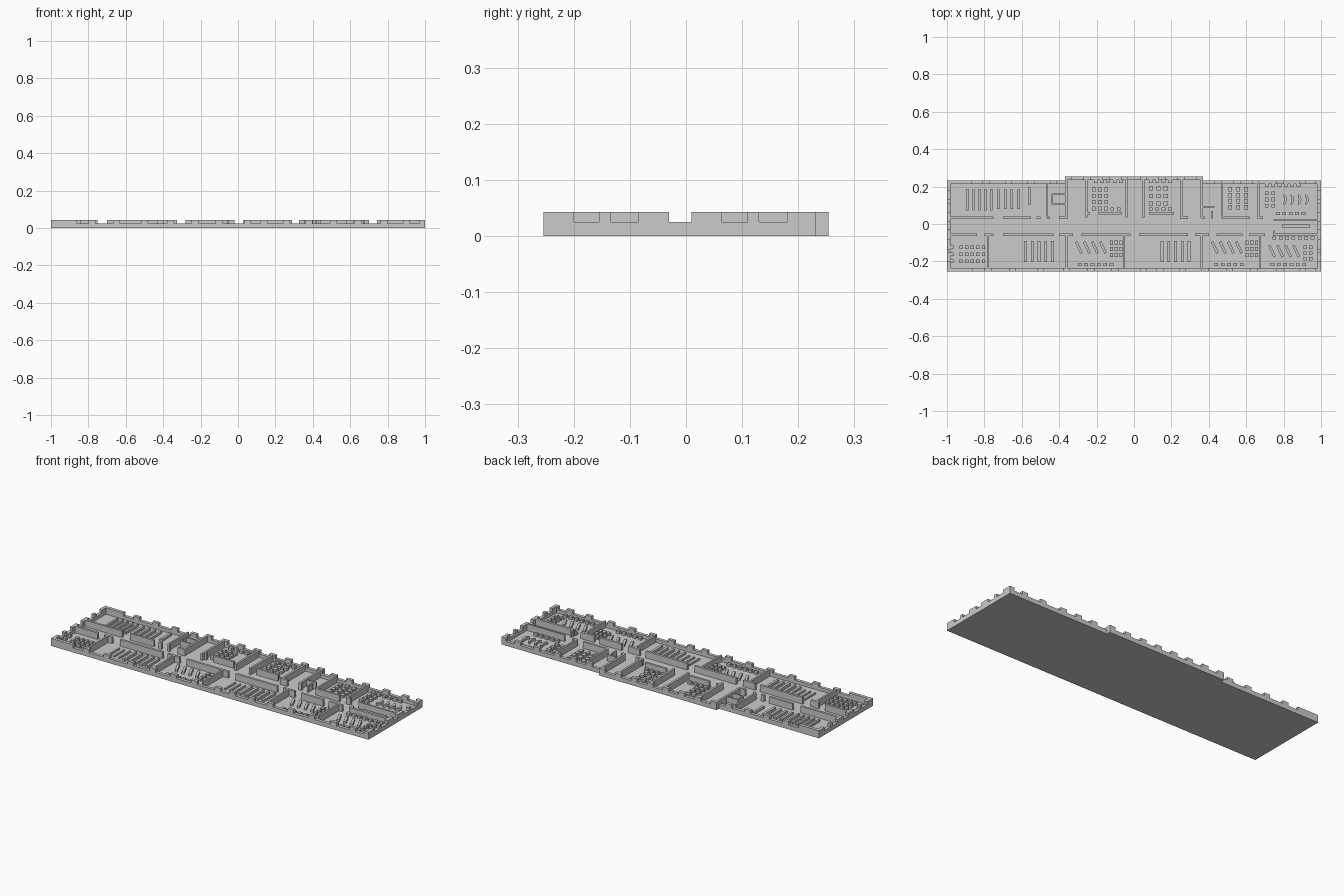
import bpy, bmesh
from math import radians, sin, cos, pi
from mathutils import Matrix, Vector

if "Cube" in bpy.data.objects:
    bpy.data.objects.remove(bpy.data.objects["Cube"])

FLOOR, SILL, TOP, T = 0.006, 0.025, 0.043, 0.018
FRONT, BACK, BUMP, BX = -0.254, 0.232, 0.254, 0.37


def box(x0, x1, y0, y1, z0, z1):
    """Footprint prism from a rectangle."""
    return ([(x0, y0), (x1, y0), (x1, y1), (x0, y1)], z0, z1)


def block(x, y, w, d, h=0.019, angle=0):
    """Furniture block standing on the floor, turned about its centre."""
    r = Matrix.Rotation(radians(angle), 2)
    pts = [(-w / 2, -d / 2), (w / 2, -d / 2), (w / 2, d / 2), (-w / 2, d / 2)]
    return ([tuple(r @ Vector(p) + Vector((x, y))) for p in pts], FLOOR, h)


def make(name, prisms):
    bm = bmesh.new()
    for pts, z0, z1 in prisms:
        lo = [bm.verts.new((x, y, z0)) for x, y in pts]
        hi = [bm.verts.new((x, y, z1)) for x, y in pts]
        bm.faces.new(lo[::-1])
        bm.faces.new(hi)
        n = len(pts)
        for i in range(n):
            j = (i + 1) % n
            bm.faces.new((lo[i], lo[j], hi[j], hi[i]))
    me = bpy.data.meshes.new(name)
    bm.to_mesh(me)
    bm.free()
    ob = bpy.data.objects.new(name, me)
    bpy.context.collection.objects.link(ob)
    return ob


def pieces(start, end, gaps):
    """Solid spans left between gaps."""
    cuts = [start] + [v for g in gaps for v in g] + [end]
    return list(zip(cuts[::2], cuts[1::2]))


# Floor slab with the shallow projection at the back
make("floor", [([(-1, FRONT), (1, FRONT), (1, BACK), (BX, BACK), (BX, BUMP),
                 (-BX, BUMP), (-BX, BACK), (-1, BACK)], 0, FLOOR)])

# Low outer wall up to the window sills
sill = [box(-1, 1, FRONT, FRONT + T, 0, SILL),
        box(-BX, BX, BUMP - T, BUMP, 0, SILL)]
for s in (-1, 1):
    a, b = sorted((s, s * (1 - T)))
    sill.append(box(a, b, FRONT + T, BACK - T, 0, SILL))
    a, b = sorted((s, s * BX))
    sill.append(box(a, b, BACK - T, BACK, 0, SILL))
make("outer_wall_sill", sill)

# Piers between the windows
piers = []
for x in (-.78, -.65, -.5, -.36, -.23, -.1, .05, .14, .26, .38, .51, .64, .78, .9):
    piers.append(box(x - .019, x + .019, FRONT, FRONT + T, SILL, TOP))
for x in (-.79, -.67, -.55, -.43, .45, .55, .65, .78, .9):
    piers.append(box(x - .019, x + .019, BACK - T, BACK, SILL, TOP))
for x in (-.351, -.25, -.15, -.05, .05, .15, .25, .351):
    piers.append(box(x - .019, x + .019, BUMP - T, BUMP, SILL, TOP))
side_windows = [(-.2, -.155), (-.135, -.085), (-.03, .01), (.063, .11), (.13, .18)]
for s in (-1, 1):
    a, b = sorted((s, s * (1 - T)))
    piers += [box(a, b, y0, y1, SILL, TOP) for y0, y1 in pieces(FRONT, BACK, side_windows)]
    a, b = sorted((s * (1 - T), s * .97))
    piers += [box(a, b, FRONT, FRONT + T, SILL, TOP), box(a, b, BACK - T, BACK, SILL, TOP)]
piers.append(box(-.97, -.86, FRONT, FRONT + T, SILL, TOP))
piers.append(box(-.97, -.87, BACK - T, BACK, SILL, TOP))
make("window_piers", piers)

# Corridor walls with door openings
doors = [(-.84, -.8), (-.75, -.7), (-.43, -.4), (-.325, -.28), (-.018, .028),
         (.29, .327), (.4, .44), (.58, .615), (.7, .742)]
corridor = [box(a, b, -.063, -.05, FLOOR, TOP) for a, b in pieces(-.982, .982, doors)]
for a, b in [(-.982, -.75), (-.7, -.55), (-.52, -.5), (-.465, -.45), (-.4, -.355),
             (.245, .29), (.36, .38), (.47, .62), (.66, .69)]:
    corridor.append(box(a, b, .028, .04, FLOOR, TOP))
for a, b in [(-.26, -.235), (-.19, -.065), (.08, .215)]:
    corridor.append(box(a, b, .052, .064, FLOOR, TOP))
corridor.append(box(.745, .982, .018, .028, FLOOR, TOP))
corridor.append(box(.745, .755, -.05, -.035, FLOOR, TOP))
make("corridor_walls", corridor)

# Cross partitions between rooms
rooms = [box(x - .005, x + .005, -.238, -.06, FLOOR, TOP)
         for x in (-.78, -.36, -.055, .36, .675)]
rooms += [box(x - .005, x + .005, .035, BACK - .016, FLOOR, TOP) for x in (-.465, .47, .665)]
rooms += [box(x - .006, x + .006, .035, BUMP - .016, FLOOR, TOP)
          for x in (-.362, -.255, -.04, .05, .255, .362)]
rooms += [box(-.44, -.37, .155, .162, FLOOR, TOP), box(-.44, -.433, .11, .155, FLOOR, TOP),
          box(-.44, -.37, .105, .112, FLOOR, TOP), box(.37, .43, .088, .095, FLOOR, TOP),
          box(.415, .422, .03, .07, FLOOR, TOP)]
make("room_partitions", rooms)

# Long straight benches in the lecture rooms
benches = []
for x0 in (-.68, .05):
    benches += [block(x0 + i * .032, -.143, .009, .095, .014) for i in range(3)]
    benches += [block(x0 + .1 + i * .036, -.146, .015, .112) for i in range(5)]
benches += [block(-.89 + i * .032, .13, .011, .115) for i in range(5)]
benches += [block(-.725 + i * .036, .133, .014, .105) for i in range(4)]
benches.append(block(-.56, .15, .014, .09))
make("long_benches", benches)

# Slanted benches in the mixed rooms
slanted = []
for x0, y0 in ((-.295, -.125), (.432, -.125), (.738, -.145)):
    slanted += [block(x0 + i * .043, y0, .014, .068, angle=25) for i in range(4)]
make("slanted_benches", slanted)


# Curved benches in the back right room
def crescent(x, y, r=.034, w=.014):
    arc = [(k / 6 - .5) * pi * .6 for k in range(7)]
    outer = [(x + r * (cos(a) - 1) + w / 2, y + r * sin(a)) for a in arc]
    inner = [(x + r * .5 * (cos(a) - 1) - w / 2, y + r * .9 * sin(a)) for a in reversed(arc)]
    return (outer + inner, FLOOR, .019)


make("curved_benches", [crescent(.81 + i * .039, .13) for i in range(4)])

# Desk grids: x start, x step, columns, y start, y step, rows, width, depth
grids = [(-.925, .03, 5, -.125, -.037, 3, .018, .018),
         (-.975, .03, 1, -.125, -.037, 3, .018, .018),
         (-.12, .025, 3, -.1, -.033, 3, .017, .022),
         (.605, .025, 3, -.1, -.033, 3, .017, .022),
         (.915, .03, 2, -.125, -.03, 3, .017, .018),
         (-.215, .033, 3, .185, -.034, 4, .02, .02),
         (.09, .04, 3, .19, -.04, 3, .022, .022),
         (.515, .042, 3, .185, -.032, 4, .02, .024),
         (.71, .035, 2, .165, -.034, 3, .02, .02)]
# Single rows of desks along the walls
for x, n, y in ((-.29, 6, -.217), (.44, 5, -.217), (.74, 6, -.217), (.75, 7, -.075),
                (-.205, 5, .228), (-.15, 3, .08), (.09, 4, .228), (.09, 4, .08),
                (.71, 6, .205), (.77, 5, .055)):
    grids.append((x, .034, n, y, 0, 1, .02, .016))
make("desks", [block(x + i * dx, y + j * dy, w, d, .02)
               for x, dx, nx, y, dy, ny, w, d in grids
               for i in range(nx) for j in range(ny)])

# Counter at the right end of the corridor
make("corridor_counter", [box(.79, .94, -.018, -.002, FLOOR, .022)])
